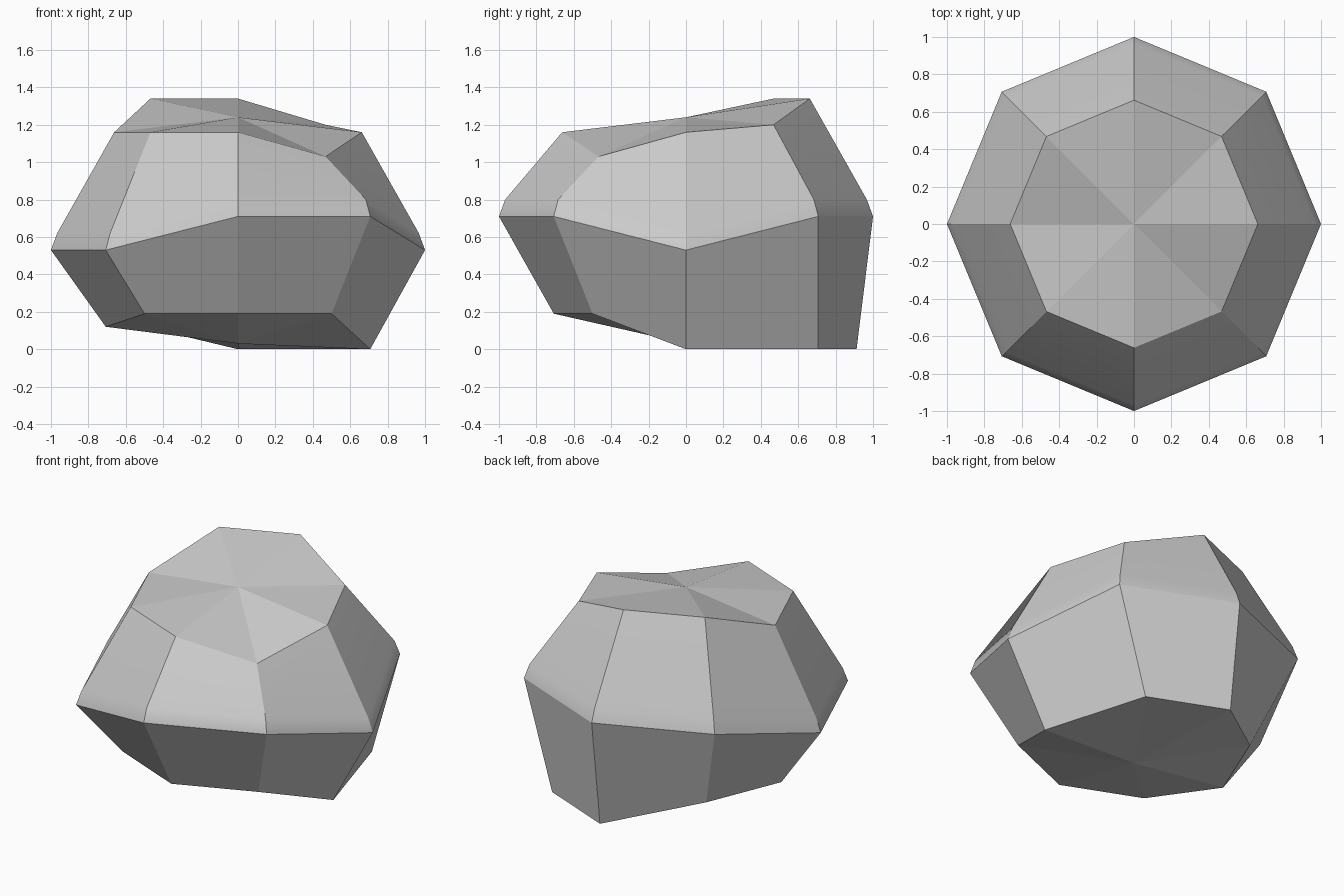
import bpy, bmesh
from math import cos, sin, radians

cube = bpy.data.objects.get("Cube")
if cube:
    bpy.data.objects.remove(cube, do_unlink=True)

stone = bpy.data.materials.new("stone_grey")
stone.use_nodes = True
grey = (0.6, 0.6, 0.6, 1)
stone.diffuse_color = grey
stone.node_tree.nodes["Principled BSDF"].inputs["Base Color"].default_value = grey

# Heights of the eight corners of each ring, anticlockwise from +x
BASE = [0, 0, 0, 0.12, 0.12, 0.19, 0.19, 0.19]
GIRTH = [0.53, 0.71, 0.71, 0.71, 0.53, 0.53, 0.71, 0.71]
CROWN = [1.16, 1.2, 1.34, 1.34, 1.16, 1.16, 1.16, 1.03]

bm = bmesh.new()


def ring(radius, heights):
    return [bm.verts.new((radius * cos(radians(45 * i)), radius * sin(radians(45 * i)), z))
            for i, z in enumerate(heights)]


base = ring(0.707, BASE)
girth = ring(1, GIRTH)
shoulder = ring(0.967, [z + 0.09 for z in GIRTH])
crown = ring(0.662, CROWN)

# Two base corners at the back bulge outward
for v in base[1:3]:
    v.co.y += 0.205

# Side faces between the rings
for low, high in ((base, girth), (girth, shoulder), (shoulder, crown)):
    for i in range(8):
        j = (i + 1) % 8
        bm.faces.new((low[i], low[j], high[j], high[i]))

# Fans closing the top and bottom
top = bm.verts.new((0, 0, 1.24))
bottom = bm.verts.new((0, 0, 0.03))
for i in range(8):
    j = (i + 1) % 8
    bm.faces.new((crown[i], crown[j], top))
    bm.faces.new((base[j], base[i], bottom))

# Crisp edges everywhere except around the soft shoulder
soft = set(shoulder)
for f in bm.faces:
    f.smooth = True
for e in bm.edges:
    e.smooth = all(v in soft for v in e.verts)

mesh = bpy.data.meshes.new("boulder")
bm.to_mesh(mesh)
bm.free()
mesh.materials.append(stone)
boulder = bpy.data.objects.new("boulder", mesh)
bpy.context.collection.objects.link(boulder)

weighted = boulder.modifiers.new("shading", 'WEIGHTED_NORMAL')
weighted.keep_sharp = True
